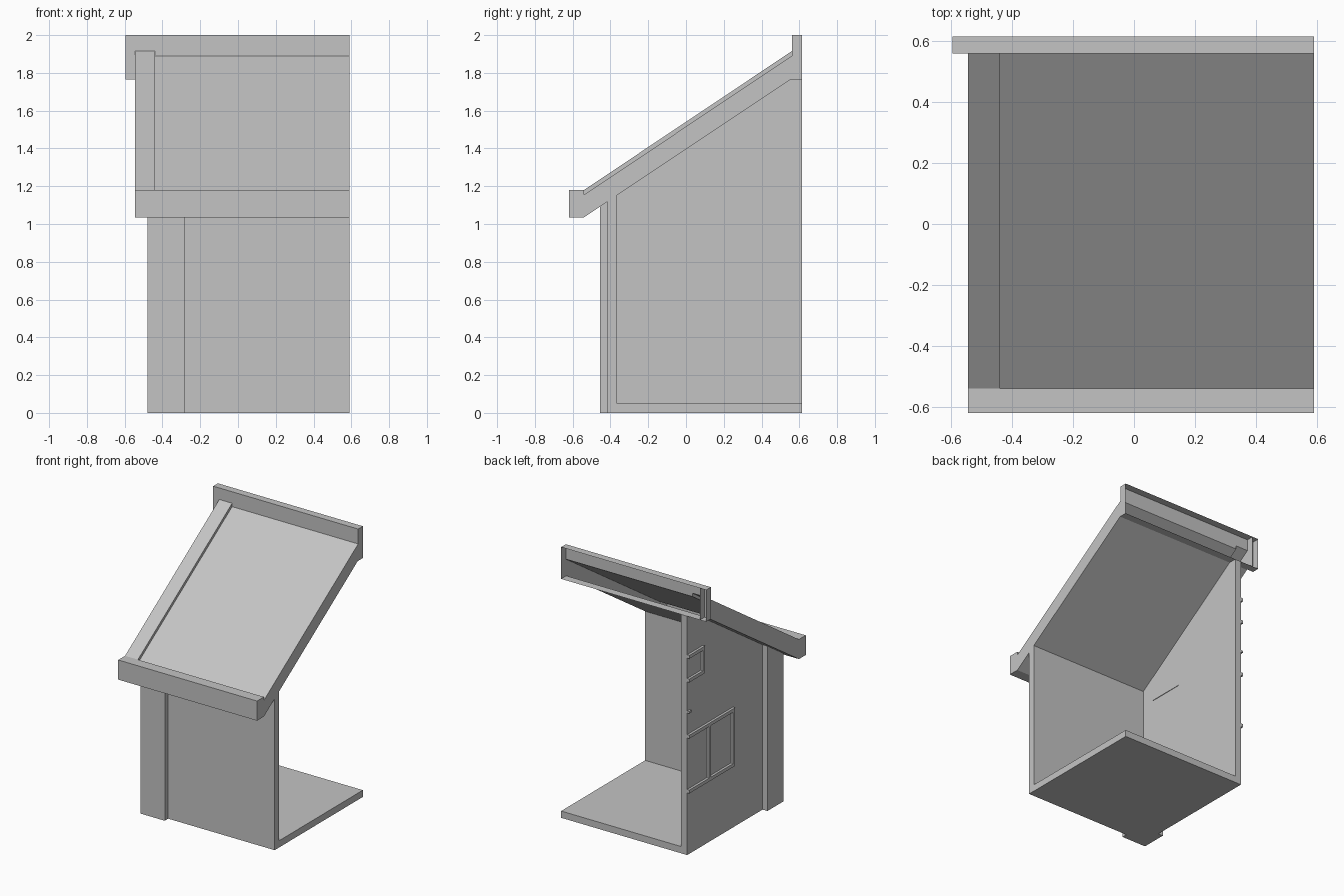
import bpy
import bmesh

cube = bpy.data.objects.get("Cube")
if cube:
    bpy.data.objects.remove(cube, do_unlink=True)

# One plain grey for the whole building
GREY = (0.55, 0.55, 0.55, 1.0)
grey = bpy.data.materials.new("plain grey")
grey.use_nodes = True
grey.diffuse_color = GREY
grey.node_tree.nodes["Principled BSDF"].inputs["Base Color"].default_value = GREY

# Main limits
RIGHT, BACK = 0.59, 0.615
WALL_OUT, WALL_IN = -0.44, -0.39
FRONT_OUT, FRONT_IN = -0.415, -0.365
ROOF_LEFT, STRIP_EDGE = -0.545, -0.44
EAVE, TRIM_FRONT, SOFFIT_END = -0.54, 0.56, 0.555
EAVE_Z, SOFFIT_Z, TOP = 1.035, 1.765, 2.0


def under(y):
    """Height of the roof underside."""
    t = min((y - EAVE) / (SOFFIT_END - EAVE), 1)
    return EAVE_Z + (SOFFIT_Z - EAVE_Z) * t


def extrude_x(name, profile, x0, x1, open_back=False, caps=(True, True)):
    """Sweep a (y, z) profile along x; the last side may be left open."""
    bm = bmesh.new()
    a = [bm.verts.new((x0, y, z)) for y, z in profile]
    b = [bm.verts.new((x1, y, z)) for y, z in profile]
    n = len(profile)
    for i in range(n - 1 if open_back else n):
        j = (i + 1) % n
        bm.faces.new((a[i], a[j], b[j], b[i]))
    for ring, wanted in zip((a, b), caps):
        if wanted:
            bm.faces.new(ring)
    bmesh.ops.recalc_face_normals(bm, faces=bm.faces)
    mesh = bpy.data.meshes.new(name)
    bm.to_mesh(mesh)
    bm.free()
    mesh.materials.append(grey)
    obj = bpy.data.objects.new(name, mesh)
    bpy.context.collection.objects.link(obj)
    return obj


def box(name, x0, x1, y0, y1, z0, z1):
    return extrude_x(name, [(y0, z0), (y1, z0), (y1, z1), (y0, z1)], x0, x1)


def wall(name, x0, x1, y0, y1, z0=0.0):
    """Upright piece whose top follows the roof underside."""
    top = [(y1, under(y1))]
    if y1 > SOFFIT_END:
        top.append((SOFFIT_END, SOFFIT_Z))
    return extrude_x(name, [(y0, z0), (y1, z0)] + top + [(y0, under(y0))], x0, x1)


# Floor and the two walls
box("floor", WALL_OUT, RIGHT, FRONT_OUT, BACK, 0, 0.05)
wall("front_wall", WALL_IN, RIGHT, FRONT_OUT, FRONT_IN, 0.05)
wall("side_wall", WALL_OUT, WALL_IN, FRONT_OUT, BACK, 0.05)

# Corner pilaster wrapping the outside corner
wall("corner_pilaster_front", -0.48, -0.28, -0.455, FRONT_OUT)
wall("corner_pilaster_side", -0.48, WALL_OUT, FRONT_OUT, -0.265)


# Hollow roof shells, open at the back
def roof_profile(low, high):
    return [(BACK, SOFFIT_Z), (SOFFIT_END, SOFFIT_Z), (EAVE, EAVE_Z),
            (-0.62, EAVE_Z), (-0.62, 1.18), (EAVE, 1.18), (EAVE, low),
            (TRIM_FRONT, high), (TRIM_FRONT, TOP), (BACK, TOP)]


extrude_x("roof_panel", roof_profile(1.155, 1.89), STRIP_EDGE, RIGHT,
          open_back=True, caps=(False, True))
edge_profile = roof_profile(1.18, 1.915)
del edge_profile[6]
extrude_x("roof_edge_strip", edge_profile, ROOF_LEFT, STRIP_EDGE,
          open_back=True, caps=(True, False))
extrude_x("roof_strip_side", [(EAVE, 1.155), (TRIM_FRONT, 1.89),
                              (TRIM_FRONT, 1.915), (EAVE, 1.18)],
          STRIP_EDGE - 0.004, STRIP_EDGE)
extrude_x("ridge_trim_end", [(BACK, SOFFIT_Z), (TRIM_FRONT, SOFFIT_Z),
                             (TRIM_FRONT, TOP), (BACK, TOP)],
          -0.595, ROOF_LEFT, open_back=True, caps=(True, False))


# Window frames on the side wall, running off the open back edge
def window(name, y0, z0, z1, bar, mullions=()):
    x0, x1 = WALL_OUT - 0.018, WALL_OUT
    box(name + "_sill", x0, x1, y0, BACK, z0, z0 + bar)
    box(name + "_head", x0, x1, y0, BACK, z1 - bar, z1)
    for i, y in enumerate((y0,) + tuple(mullions)):
        box(f"{name}_upright_{i + 1}", x0, x1, y, y + bar, z0 + bar, z1 - bar)


window("lower_window", 0.08, 0.46, 0.89, 0.025, mullions=(0.36,))
window("upper_window", 0.43, 1.28, 1.48, 0.025)

# Slim ledges on the side wall
box("inner_ledge", WALL_IN, WALL_IN + 0.004, -0.26, 0.01, 1.033, 1.038)
box("outer_ledge", WALL_OUT - 0.018, WALL_OUT, 0.59, BACK, 1.05, 1.065)
